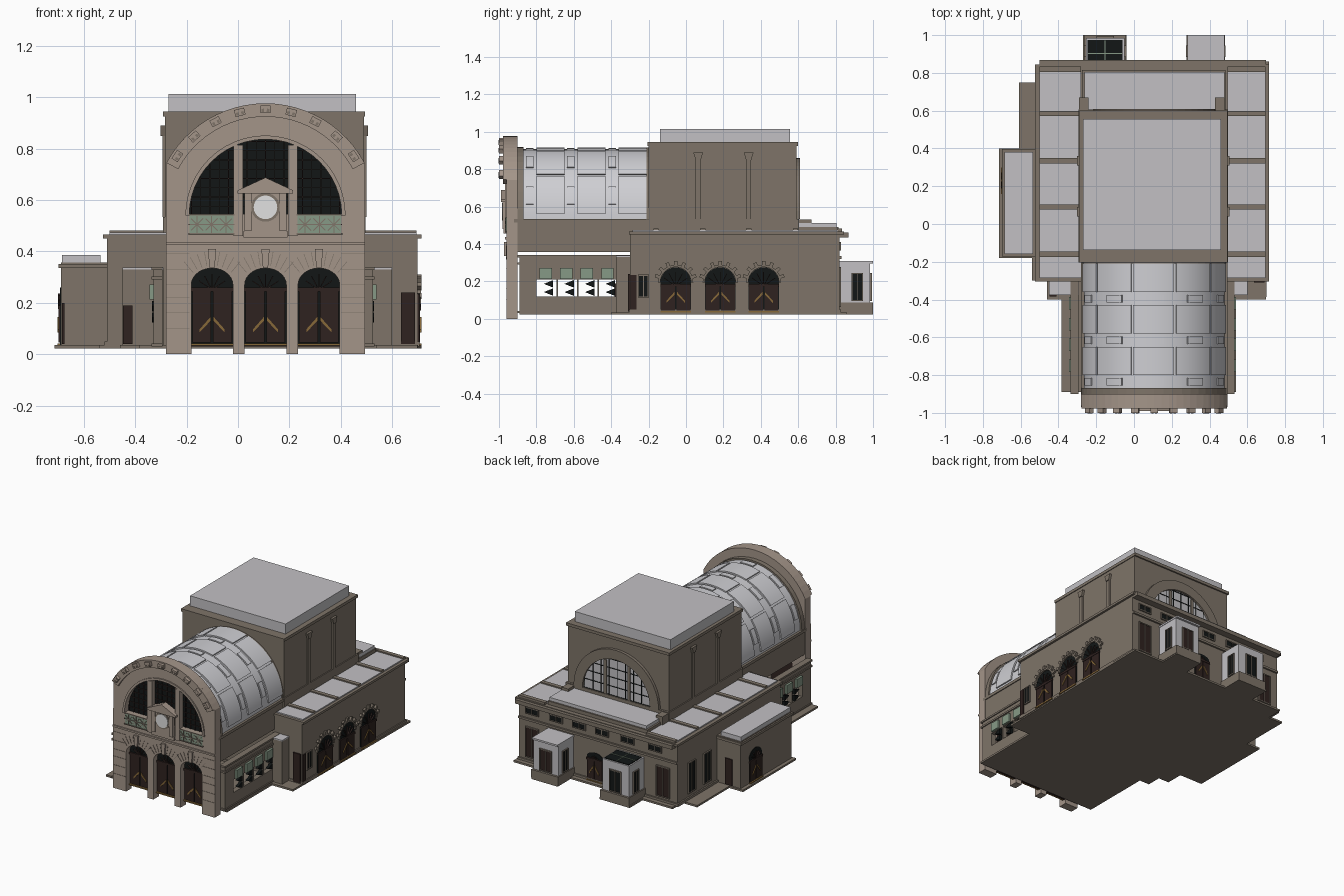
import bpy
import bmesh
from math import sin, cos, pi, sqrt, radians
from mathutils import Vector

if "Cube" in bpy.data.objects:
    bpy.data.objects.remove(bpy.data.objects["Cube"], do_unlink=True)


def material(name, red, green, blue):
    mat = bpy.data.materials.new(name)
    mat.use_nodes = True
    mat.diffuse_color = (red, green, blue, 1)
    mat.node_tree.nodes["Principled BSDF"].inputs["Base Color"].default_value = (red, green, blue, 1)
    return mat


light_stone = material("light stone", .37, .30, .25)
dark_stone = material("dark stone", .21, .175, .14)
roof_grey = material("roof grey", .54, .53, .55)
vault_grey = material("vault grey", .62, .62, .65)
black_glass = material("black glass", .006, .008, .008)
door_brown = material("door brown", .028, .016, .014)
pale_green = material("pale green", .24, .32, .24)
gold = material("gold", .24, .14, .04)
white = material("white", .75, .75, .75)

# Each face maps flat (u, v) outlines plus an outward depth d into the scene
FACES = {
    "front": lambda p, u, v, d: (u, p - d, v),
    "back": lambda p, u, v, d: (u, p + d, v),
    "right": lambda p, u, v, d: (p + d, u, v),
    "left": lambda p, u, v, d: (p - d, u, v),
    "top": lambda p, u, v, d: (u, v, p + d),
}


def slab(name, loops, near, far, mat, face="front", plane=0.0, holes=(), smooth=False):
    """Extrude outlines from depth near to far on one side of the building."""
    bm = bmesh.new()
    place = FACES[face]
    edges = []
    for loop in list(loops) + list(holes):
        verts = [bm.verts.new(place(plane, u, v, near)) for u, v in loop]
        if holes:
            edges += [bm.edges.new((verts[i - 1], verts[i])) for i in range(len(verts))]
        else:
            bm.faces.new(verts)
    if holes:
        bmesh.ops.triangle_fill(bm, edges=edges, use_beauty=True)
    shift = Vector(place(plane, 0, 0, far)) - Vector(place(plane, 0, 0, near))
    out = bmesh.ops.extrude_face_region(bm, geom=bm.faces[:], use_keep_orig=True)
    moved = [g for g in out["geom"] if isinstance(g, bmesh.types.BMVert)]
    bmesh.ops.translate(bm, verts=moved, vec=shift)
    bmesh.ops.recalc_face_normals(bm, faces=bm.faces[:])
    mesh = bpy.data.meshes.new(name)
    bm.to_mesh(mesh)
    bm.free()
    mesh.materials.append(mat)
    obj = bpy.data.objects.new(name, mesh)
    bpy.context.collection.objects.link(obj)
    if smooth:
        bpy.ops.object.select_all(action="DESELECT")
        obj.select_set(True)
        bpy.context.view_layer.objects.active = obj
        bpy.ops.object.shade_smooth_by_angle(angle=radians(25))
    return obj


def rect(u0, u1, v0, v1):
    return [(u0, v0), (u1, v0), (u1, v1), (u0, v1)]


def box(name, x0, x1, y0, y1, z0, z1, mat):
    return slab(name, [rect(x0, x1, y0, y1)], z0, z1, mat, "top")


def arc(cu, cv, ru, rv, start=180.0, end=0.0, steps=24):
    angles = [radians(start + (end - start) * i / steps) for i in range(steps + 1)]
    return [(cu + ru * cos(a), cv + rv * sin(a)) for a in angles]


def ring(cu, cv, inner, outer, start=180.0, end=0.0, steps=24):
    return arc(cu, cv, outer, outer, start, end, steps) + arc(cu, cv, inner, inner, end, start, steps)


def arch(cu, half, base, spring, rise):
    return [(cu - half, base)] + arc(cu, spring, half, rise, steps=14) + [(cu + half, base)]


def spoke(cu, cv, inner, outer, angle, width):
    c, s = cos(radians(angle)), sin(radians(angle))
    return [(cu + r * c - w * s, cv + r * s + w * c)
            for r, w in ((inner, -width), (outer, -width), (outer, width), (inner, width))]


def muntins(name, cu, cv, radius, gap, thick, mat, face, plane):
    """Window grid clipped to a half circle."""
    bars = []
    n = int(radius / gap)
    for i in range(-n, n + 1):
        h = sqrt(max(radius ** 2 - (i * gap) ** 2, 0))
        bars.append(rect(cu + i * gap - thick, cu + i * gap + thick, cv, cv + h))
        if i >= 0:
            bars.append(rect(cu - h, cu + h, cv + i * gap - thick, cv + i * gap + thick))
    slab(name, bars, 0, .006, mat, face, plane)


def doorway(name, cu, half, spring, rise, face, plane):
    """Double doors under an arched dark light, with raked gold handles."""
    slab(name + "_glass", [arch(cu, half, .035, spring, rise)], 0, .003, black_glass, face, plane)
    leaf = half / 2
    slab(name + "_leaves", [rect(cu + s * leaf - leaf * .9, cu + s * leaf + leaf * .9, .045, spring - .02)
                            for s in (-1, 1)], 0, .009, door_brown, face, plane)
    slab(name + "_transom", [rect(cu - half, cu + half, spring - .025, spring - .01)]
         + [spoke(cu, spring - .02, 0, rise * .95, a, .002) for a in (35, 62, 90, 118, 145)],
         0, .012, door_brown, face, plane)
    slab(name + "_handles", [[(cu + s * .006, .13), (cu + s * half * .6, .085),
                              (cu + s * half * .6, .097), (cu + s * .006, .145)] for s in (-1, 1)]
         + [rect(cu - half, cu + half, .033, .042)], 0, .014, gold, face, plane)


def window(name, u0, u1, v0, v1, face, plane, mat=black_glass):
    slab(name + "_pane", [rect(u0, u1, v0, v1)], 0, .004, mat, face, plane)
    t = .006
    mid = (u0 + u1) / 2
    slab(name + "_frame", [rect(u0 - t, u0, v0, v1), rect(u1, u1 + t, v0, v1), rect(u0 - t, u1 + t, v1, v1 + t),
                           rect(u0 - t, u1 + t, v0 - t, v0), rect(mid - .002, mid + .002, v0, v1)],
         0, .009, dark_stone, face, plane)


XC = .107    # centre line of the hall
SPRING = .54  # spring line of the great arch

# Ground slab
slab("ground_slab", [[(-.385, -.89), (.54, -.89), (.54, -.4), (.7, -.4), (.715, .86), (.48, .86), (.48, 1),
                      (.28, 1), (.28, .86), (-.04, .86), (-.04, 1), (-.27, 1), (-.27, .86), (-.5, .86),
                      (-.5, .75), (-.61, .75), (-.61, .4), (-.715, .4), (-.715, -.18), (-.54, -.18),
                      (-.54, -.3), (-.46, -.3), (-.46, -.4), (-.385, -.4)]], .022, .035, dark_stone, "top")

# Entrance facade with three door arches and the great window
DOORS = (XC - .208, XC, XC + .208)
outline = [(XC - .388, 0)]
for cx in DOORS:
    outline += arch(cx, .081, 0, .27, .065)
outline += [(XC + .388, 0)] + arc(XC, SPRING, .437, .437, 27.5, 152.5)
slab("facade", [outline], -.06, 0, light_stone, plane=-.96,
     holes=[arc(XC, SPRING + .005, .297, .297, steps=32)])
slab("great_window_glass", [arc(XC, SPRING, .31, .31)], 0, .02, black_glass, plane=-.905)
muntins("great_window_grid", XC, SPRING, .295, .036, .0015, door_brown, "front", -.925)
slab("great_window_piers", [rect(XC + s * .106 - .018, XC + s * .106 + .018, SPRING - .08, SPRING + .275)
                            for s in (-1, 1)], -.03, .008, light_stone, plane=-.96)
slab("great_arch_moulding", [ring(XC, SPRING, .297, .312)], 0, .008, light_stone, plane=-.96)
slab("crown_moulding", [ring(XC, SPRING, .385, .437, 152, 28)], -.06, .018, light_stone, plane=-.96)
slab("crown_brackets", [spoke(XC, SPRING, .4, .428, 90 + 14 * i, .02) for i in range(-4, 5)],
     0, .04, light_stone, plane=-.96)
slab("crown_bracket_shadows", [spoke(XC, SPRING, .404, .416, 90 + 14 * i + k, .005)
                               for i in range(-4, 5) for k in (-1.4, 1.4)], 0, .042, dark_stone, plane=-.96)
slab("belt_course", [rect(XC - .388, XC + .388, .425, .437)], 0, .009, light_stone, plane=-.96)

# Lattice panels below the great window
for side in (-1, 1):
    u = XC + side * .21
    slab("balcony_panel", [rect(u - .085, u + .085, .47, SPRING)], 0, .004, pale_green, plane=-.96)
    bars = [rect(u - .09, u + .09, v, v + .006) for v in (.465, SPRING)]
    for k in (-1, 0, 1):
        bars += [spoke(u + k * .056, .505, -.033, .033, a, .002) for a in (0, 45, 90, 135)]
    slab("balcony_lattice", bars, 0, .009, dark_stone, plane=-.96)

# Clock shrine
slab("clock_shrine", [rect(XC - .085, XC + .085, .455, .48), rect(XC - .07, XC + .07, .48, .635)],
     -.02, .015, light_stone, plane=-.96)
slab("clock_pilasters", [rect(XC + s * .068 - .013, XC + s * .068 + .013, .48, .63) for s in (-1, 1)],
     0, .022, light_stone, plane=-.96)
slab("clock_pediment", [[(XC - .108, .625), (XC + .108, .625), (XC + .108, .638), (XC, .688), (XC - .108, .638)]],
     -.02, .03, light_stone, plane=-.96)
slab("clock_rim", [arc(XC, .572, .056, .056, 360, 15, 23)], 0, .02, dark_stone, plane=-.96)
slab("clock_face", [arc(XC, .572, .046, .046, 360, 15, 23)], 0, .024, white, plane=-.96)

# Entrance doors, stone joints and keystones
for cx in DOORS:
    slab("door_backing", [rect(cx - .1, cx + .1, .03, .36)], -.01, 0, door_brown, plane=-.915)
    doorway("entrance", cx, .081, .27, .065, "front", -.915)
    slab("voussoir_joints", [spoke(cx, .23, .115, .17, a, .0012) for a in range(50, 131, 10)],
         0, .002, dark_stone, plane=-.96)
    slab("keystone", [[(cx - .01, .335), (cx + .01, .335), (cx + .016, .41), (cx - .016, .41)]],
         0, .012, light_stone, plane=-.96)
slab("pier_joints", [rect(XC + s * .34 - .045, XC + s * .34 + .045, v, v + .002)
                     for s in (-1, 1) for v in (.1, .16, .22, .27, .33, .39)], 0, .002, dark_stone, plane=-.96)

# Front hall: upper walls, then vaulted roof with ribs and raised panels
box("hall_upper_wall", XC - .382, XC + .382, -.92, -.2, .357, .525, dark_stone)
box("hall_cornice", XC - .388, XC + .388, -.92, -.2, .515, .535, dark_stone)
slab("vault", [arc(XC, .535, .372, .372, steps=36)], 0, .7, vault_grey, plane=-.2, smooth=True)
slab("vault_front_band", [ring(XC, .535, .34, .384)], 0, .045, dark_stone, plane=-.868)
slab("vault_back_band", [ring(XC, .535, .34, .38)], 0, .015, dark_stone, plane=-.195)
for y in (-.21, -.43, -.65):
    sectors = [ring(XC, .535, .36, .381, a + 33, a, 8) for a in range(4, 150, 35)]
    slab("vault_panels", sectors, 0, .15, vault_grey, plane=y, smooth=True)
    small = [ring(XC, .535, .36, .379, a + 15, a, 4) for a in range(12, 160, 35)]
    slab("vault_rib_panels", small, .165, .205, vault_grey, plane=y, smooth=True)

# Side aisles of the front hall, with open window strips
for face, plane in (("right", .49), ("left", -.295)):
    wall = [rect(-.89, -.3, .03, .12), rect(-.89, -.3, .21, .34), rect(-.89, -.8, .12, .21)]
    wall += [rect(-.692 + k * .11, -.684 + k * .11, .12, .21) for k in range(4)]
    slab("aisle_wall", wall, 0, .035, dark_stone, face, plane)
    slab("aisle_trim", [rect(-.9, -.3, v, v + .012) for v in (.03, .29, .328)], 0, .042, dark_stone, face, plane)
    centres = [-.75 + k * .11 for k in range(4)]
    slab("aisle_awnings", [rect(y - .033, y + .033, .212, .272) for y in centres], .03, .05, pale_green, face, plane)
    slab("aisle_shutters", [[(y - .01, v), (y + .04, v - .02), (y + .04, v + .02)]
                            for y in centres for v in (.143, .187)], .02, .04, black_glass, face, plane)

# Corner vestibules
for x0, x1, door in ((-.45, -.29, -.455), (.49, .6, .665)):
    box("vestibule", x0, x1, -.375, -.29, .03, .33, dark_stone)
    box("vestibule_roof", x0, x1, -.375, -.3, .33, .338, roof_grey)

# Main block with wing roofs
box("main_block", -.51, .7, -.3, .82, .03, .46, dark_stone)
box("main_cornice", -.525, .715, -.305, .845, .45, .466, dark_stone)
box("base_course", -.52, .707, -.305, .83, .03, .05, dark_stone)
box("back_cornice", -.5, .7, .82, .868, .435, .462, dark_stone)
for x0, x1 in ((-.5, -.28), (.495, .695)):
    box("wing_roof", x0, x1, -.285, .81, .46, .474, roof_grey)
    for y in (-.16, .09, .335, .585, .82):
        box("wing_roof_rib", x0, x1, y - .014, y + .014, .46, .482, dark_stone)
box("rear_hall", -.275, .485, .59, .815, .46, .49, dark_stone)
box("rear_hall_roof", -.262, .48, .6, .805, .485, .512, roof_grey)

# Tower with roof cap and side pilasters
box("tower", -.285, .49, -.2, .59, .46, .935, dark_stone)
box("tower_plinth", -.293, .497, -.205, .605, .46, .535, dark_stone)
box("tower_parapet", -.292, .495, -.205, .6, .925, .945, dark_stone)
box("tower_cap", -.27, .46, -.138, .555, .93, 1.014, roof_grey)
for x in (-.265, .455):
    box("tower_buttress", x - .025, x + .025, .59, .67, .46, .53, dark_stone)
for face, plane in (("right", .49), ("left", -.285)):
    slab("tower_pilasters", [rect(y - .013, y + .013, .535, .86) for y in (.065, .335)],
         0, .01, dark_stone, face, plane)
    slab("pilaster_capitals", [[(y - .014, .85), (y + .014, .85), (y + .026, .89), (y - .026, .89)]
                               for y in (.065, .335)], 0, .016, dark_stone, face, plane)

# Rear arched window
slab("rear_window_glass", [arc(XC, .535, .26, .26)], 0, .005, roof_grey, "back", .59)
muntins("rear_window_grid", XC, .535, .26, .062, .002, black_glass, "back", .593)
slab("rear_window_piers", [rect(XC + s * .09 - .01, XC + s * .09 + .01, .53, .77) for s in (-1, 1)],
     0, .012, dark_stone, "back", .59)
slab("rear_window_arch", [ring(XC, .535, .258, .325)], 0, .02, dark_stone, "back", .59)

# Arched doors with carved surrounds on the right wall
for y in (-.055, .183, .415):
    doorway("side_door", y, .082, .195, .08, "right", .7)
    slab("side_door_arch", [ring(y, .195, .082, .094, steps=14)], 0, .012, dark_stone, "right", .7)
    slab("side_door_carving", [spoke(y, .195, .09, .115, a, .009) for a in range(18, 170, 24)],
         0, .015, dark_stone, "right", .7)
slab("corner_door", [rect(-.297, -.265, .04, .235)], 0, .006, door_brown, "right", .7)
window("corner_window", -.25, -.205, .12, .23, "right", .7)
slab("wing_front_door", [rect(.635, .69, .04, .24)], 0, .009, door_brown, "front", -.3)
slab("vestibule_door", [rect(-.447, -.41, .04, .19)], 0, .008, door_brown, "front", -.375)

# Rear wall windows and doors
for x in (.6, .415, .24, .065, -.13, -.34):
    window("attic_window", x - .045, x + .045, .37, .405, "back", .82)
for x in (.6, -.4):
    window("rear_window", x - .045, x + .045, .07, .27, "back", .82, door_brown)
doorway("rear_door", .12, .06, .2, .03, "back", .82)
slab("rear_belt", [rect(-.51, .7, .32, .335)], 0, .012, dark_stone, "back", .82)
for y in (.67, .5):
    window("left_window", y - .035, y + .035, .08, .28, "left", -.51)

# Left annex
box("annex", -.69, -.5, -.165, .39, .03, .357, dark_stone)
box("annex_cornice", -.7, -.5, -.172, .397, .335, .352, dark_stone)
box("annex_roof", -.686, -.535, -.16, .382, .355, .387, roof_grey)
doorway("annex_door", .23, .07, .2, .06, "left", -.69)
slab("annex_rear_door", [rect(-.63, -.575, .04, .22)], 0, .008, door_brown, "back", .39)
slab("annex_front_door", [rect(-.685, -.675, .04, .2)], 0, .006, door_brown, "front", -.165)

# Rear pavilions, one with a glazed roof
for x0, x1 in ((.285, .475), (-.255, -.05)):
    box("pavilion", x0, x1, .81, .985, .03, .3, roof_grey)
    box("pavilion_base", x0 - .008, x1 + .008, .81, 1, .03, .088, dark_stone)
    for face, plane in (("right", x1), ("left", x0)):
        window("pavilion_window", .89, .94, .1, .24, face, plane)
    mid = (x0 + x1) / 2
    window("pavilion_front", mid - .04, mid + .04, .1, .24, "back", .985, black_glass if x0 < 0 else door_brown)
box("pavilion_cap", .282, .478, .81, 1, .296, .308, roof_grey)
box("pavilion_skylight", -.245, -.06, .835, .975, .3, .305, black_glass)
slab("skylight_bars", [rect(-.155, -.15, .835, .975), rect(-.245, -.06, .9, .905)], .3, .309, pale_green, "top")
